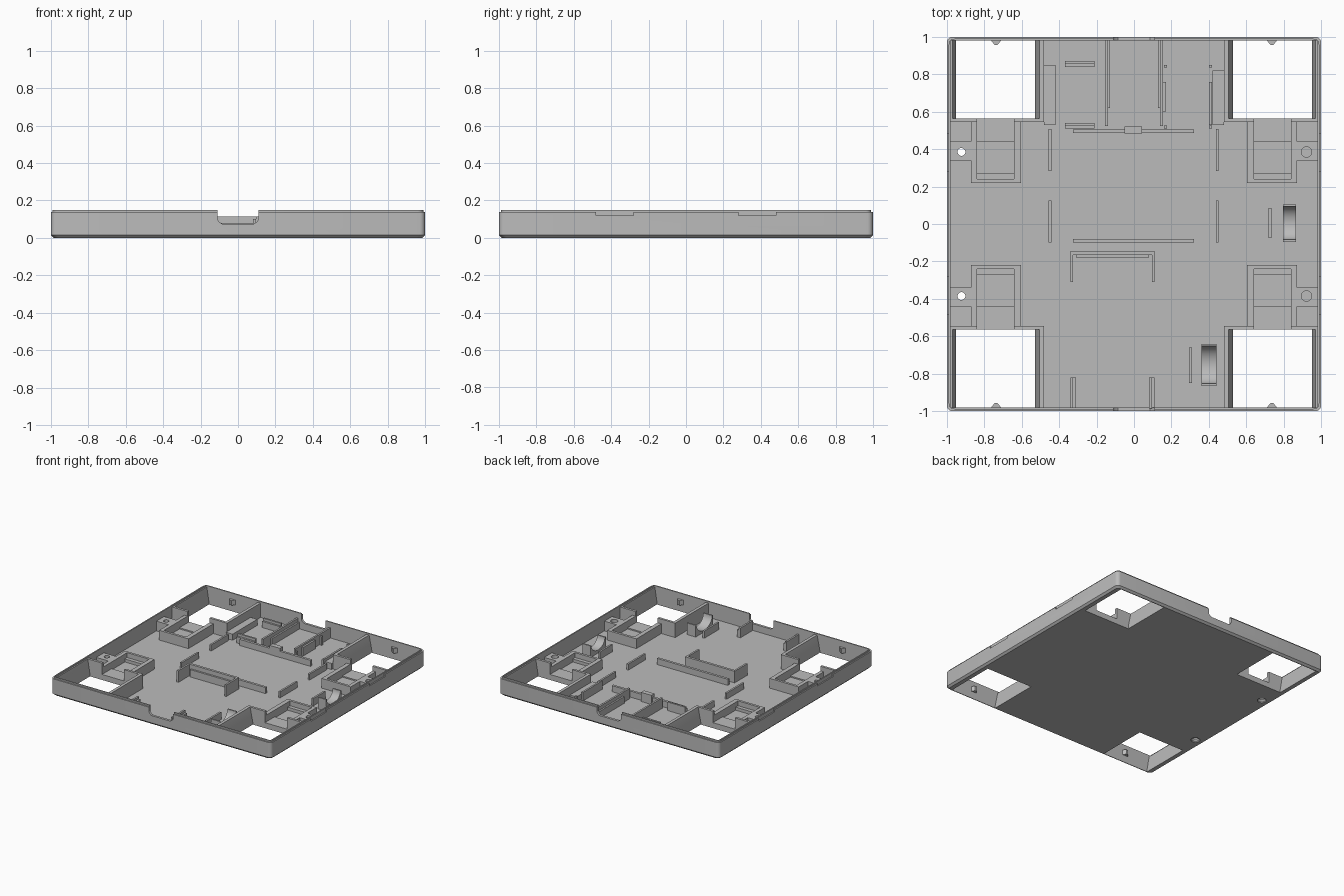
import bpy
import bmesh
import math

if "Cube" in bpy.data.objects:
    bpy.data.objects.remove(bpy.data.objects["Cube"])

grey = bpy.data.materials.new("plain grey")
grey.use_nodes = True
tone = (0.5, 0.5, 0.5, 1)
grey.diffuse_color = tone
grey.node_tree.nodes["Principled BSDF"].inputs["Base Color"].default_value = tone

FLOOR = 0.02
SINK = 0.01      # parts start inside the floor slab
INNER = 0.98     # inside face of the outer wall
CORNERS = [(sx, sy) for sx in (-1, 1) for sy in (-1, 1)]


def finish(name, bm):
    bmesh.ops.recalc_face_normals(bm, faces=bm.faces)
    mesh = bpy.data.meshes.new(name)
    bm.to_mesh(mesh)
    bm.free()
    mesh.materials.append(grey)
    obj = bpy.data.objects.new(name, mesh)
    bpy.context.collection.objects.link(obj)
    return obj


def loft(bm, rings):
    """Skin a stack of closed rings and cap both ends."""
    loops = [[bm.verts.new(p) for p in ring] for ring in rings]
    for a, b in zip(loops, loops[1:]):
        for i in range(len(a)):
            j = (i + 1) % len(a)
            bm.faces.new((a[i], a[j], b[j], b[i]))
    bm.faces.new(loops[0][::-1])
    bm.faces.new(loops[-1])


def rect(x0, x1, y0, y1, z):
    return [(x0, y0, z), (x1, y0, z), (x1, y1, z), (x0, y1, z)]


def boxes(name, specs):
    """One object from boxes given as x0, x1, y0, y1, top (and bottom)."""
    bm = bmesh.new()
    for x0, x1, y0, y1, top, *low in specs:
        loft(bm, [rect(x0, x1, y0, y1, low[0] if low else SINK), rect(x0, x1, y0, y1, top)])
    return finish(name, bm)


def four_ways(x0, x1, y0, y1, *z):
    """The same box repeated in all four quarters."""
    out = []
    for sx, sy in CORNERS:
        xa, xb = sorted((sx * x0, sx * x1))
        ya, yb = sorted((sy * y0, sy * y1))
        out.append((xa, xb, ya, yb, *z))
    return out


def cut(target, cutter, keep=False):
    cutter.hide_render = True
    mod = target.modifiers.new("cut", "BOOLEAN")
    mod.operation = "DIFFERENCE"
    mod.solver = "EXACT"
    mod.object = cutter
    bpy.context.view_layer.objects.active = target
    bpy.ops.object.modifier_apply(modifier=mod.name)
    if not keep:
        bpy.data.objects.remove(cutter)


def smooth(obj):
    bpy.ops.object.select_all(action="DESELECT")
    obj.select_set(True)
    bpy.context.view_layer.objects.active = obj
    bpy.ops.object.shade_smooth_by_angle(angle=math.radians(30))


# Tray shell: rounded square with a chamfered foot and a stepped lip
def rounded_ring(half, z, radius=0.03, steps=5):
    ring = []
    for k, (sx, sy) in enumerate([(1, 1), (-1, 1), (-1, -1), (1, -1)]):
        for i in range(steps + 1):
            a = math.pi / 2 * (k + i / steps)
            ring.append((sx * (half - radius) + radius * math.cos(a),
                         sy * (half - radius) + radius * math.sin(a), z))
    return ring


bm = bmesh.new()
loft(bm, [rounded_ring(h, z) for h, z in
          [(0.985, 0), (1, 0.015), (1, 0.138), (0.99, 0.138), (0.99, 0.15)]])
tray = finish("tray_shell", bm)

# Hollow interior, leaving solid blocks at the corners
cut(tray, boxes("cutter", [(-INNER, INNER, -0.545, 0.545, 0.3, FLOOR)]))
cut(tray, boxes("cutter", [(-0.48, 0.48, -INNER, INNER, 0.3, FLOOR)]))
cut(tray, boxes("cutter", [(-INNER, INNER, -INNER, INNER, 0.3, 0.138)]))

# Corner wheel wells with sloping sides
bm = bmesh.new()
for sx, sy in CORNERS:
    rings = []
    for xa, xb, z in [(0.53, 0.95, -0.01), (0.53, 0.95, 0.02), (0.505, 0.97, 0.14), (0.505, 0.97, 0.2)]:
        rings.append([(sx * x, sy * y, z) for x, y, z in rect(xa, xb, 0.565, INNER, z)])
    loft(bm, rings)
cut(tray, finish("cutter", bm))

# Axle openings in the well walls, and shallow grip recesses on the sides
cut(tray, boxes("cutter", four_ways(0.64, 0.84, 0.53, 0.6, 0.3, 0.045)))
cut(tray, boxes("cutter", four_ways(0.99, 1.1, 0.28, 0.48, 0.145, 0.12)))

# Cable notches in the front and back walls
bm = bmesh.new()
half = [(0.11, 0.2), (0.11, 0.1), (0.1, 0.085), (0.085, 0.075)]
outline = half + [(-x, z) for x, z in reversed(half)]
for y in (-1, 1):
    loft(bm, [[(x, y + d, z) for x, z in outline] for d in (-0.06, 0.06)])
cut(tray, finish("cutter", bm))

# Screw pads: through holes on one side, blind holes on the other
pads = boxes("screw_pads", four_ways(0.865, 0.985, 0.34, 0.44, 0.1))
bm = bmesh.new()
for sx, sy in CORNERS:
    def disc(r, z):
        return [(sx * 0.922 + r * math.cos(i * math.tau / 20),
                 sy * 0.385 + r * math.sin(i * math.tau / 20), z) for i in range(20)]
    if sx < 0:
        loft(bm, [disc(0.034, -0.01), disc(0.034, 0.008), disc(0.021, 0.021), disc(0.021, 0.2)])
    else:
        loft(bm, [disc(0.028, 0.06), disc(0.028, 0.2)])
holes = finish("cutter", bm)
cut(tray, holes, keep=True)
cut(pads, holes)
smooth(tray)

# Motor mounts: side walls, end wall, ledge and raised bed
boxes("motor_side_walls", four_ways(0.605, 0.64, 0.22, 0.555, 0.1)
      + four_ways(0.84, 0.87, 0.22, 0.555, 0.1))
boxes("motor_end_walls", four_ways(0.64, 0.84, 0.22, 0.24, 0.1))
boxes("motor_ledges", four_ways(0.64, 0.84, 0.24, 0.27, 0.06))
boxes("motor_beds", four_ways(0.64, 0.84, 0.27, 0.44, 0.035)
      + four_ways(0.64, 0.84, 0.44, 0.565, 0.045))

# Small snap nubs on the outer wall inside each well
bm = bmesh.new()
for sx, sy in CORNERS:
    tri = [(-0.03, 0.985), (0.03, 0.985), (0.008, 0.957), (-0.008, 0.957)]
    loft(bm, [[(sx * 0.737 + x, sy * y, z) for x, y in tri] for z in (0.06, 0.1)])
finish("snap_nubs", bm)


# Concave cradles with a round seat
def cradle(name, x0, x1, y0, y1, top):
    mid, r = (y0 + y1) / 2, (y1 - y0) / 2 - 0.012
    arc = [(mid + r * math.cos(a), top - 0.8 * r * math.sin(a))
           for a in [math.pi * i / 20 for i in range(21)]]
    side = [(y1, SINK), (y1, top)] + arc + [(y0, top), (y0, SINK)]
    bm = bmesh.new()
    loft(bm, [[(x, y, z) for y, z in side] for x in (x0, x1)])
    smooth(finish(name, bm))


cradle("side_cradle", 0.795, 0.865, -0.095, 0.105, 0.115)
cradle("front_cradle", 0.36, 0.44, -0.865, -0.64, 0.115)
boxes("cradle_stops", [(0.72, 0.735, -0.075, 0.085, 0.08), (0.295, 0.31, -0.85, -0.66, 0.08)])

# Battery fence: two long rails and four short ones
boxes("long_rails", [(-0.325, 0.32, y, y + 0.02, 0.07) for y in (0.485, -0.1)])
boxes("short_rails", [(x, x + 0.015, y, y + 0.225, 0.07)
                      for x in (-0.457, 0.437) for y in (0.283, -0.1)])
boxes("rail_block", [(-0.05, 0.043, 0.483, 0.522, 0.095)])

# Circuit board holder: bracket with an inner step, and two front guides
boxes("board_bracket", [(-0.34, 0.11, -0.165, -0.145, 0.115),
                        (-0.34, -0.325, -0.31, -0.165, 0.115),
                        (0.095, 0.11, -0.31, -0.165, 0.115)])
boxes("board_step", [(-0.31, 0.08, -0.18, -0.165, 0.08)])
for x in (-0.34, 0.08):
    boxes("front_guide", [(x, x + 0.015, -0.985, -0.82, 0.1),
                          (x + 0.015, x + 0.03, -0.985, -0.82, 0.08)])

# Back bay: paired rails with a lower inner step
for s in (-1, 1):
    a, b, c = sorted([s * 0.155, s * 0.14]), sorted([s * 0.14, s * 0.127]), sorted([s * 0.42, s * 0.48])
    boxes("bay_wall", [(*a, 0.525, 0.985, 0.105)])
    boxes("bay_step", [(*b, 0.62, 0.985, 0.075)])
    boxes("well_block", [(*c, 0.53, 0.82 if s > 0 else 0.85, 0.07)])

# Slot for a small module between the bay and the well
boxes("module_slot", [(x, x + 0.015, 0.6 - d, 0.76, 0.09) for x, d in ((0.155, 0), (0.402, 0.07))])
boxes("module_pegs", [(x, x + 0.016, y, y + 0.016, 0.09)
                      for x in (0.16, 0.402) for y in (0.51, 0.835)])

# Stepped clips beside the bay
for y in (0.51, 0.84):
    boxes("clip", [(-0.37, -0.21, y, y + 0.015, 0.07), (-0.37, -0.21, y + 0.015, y + 0.03, 0.09)])
